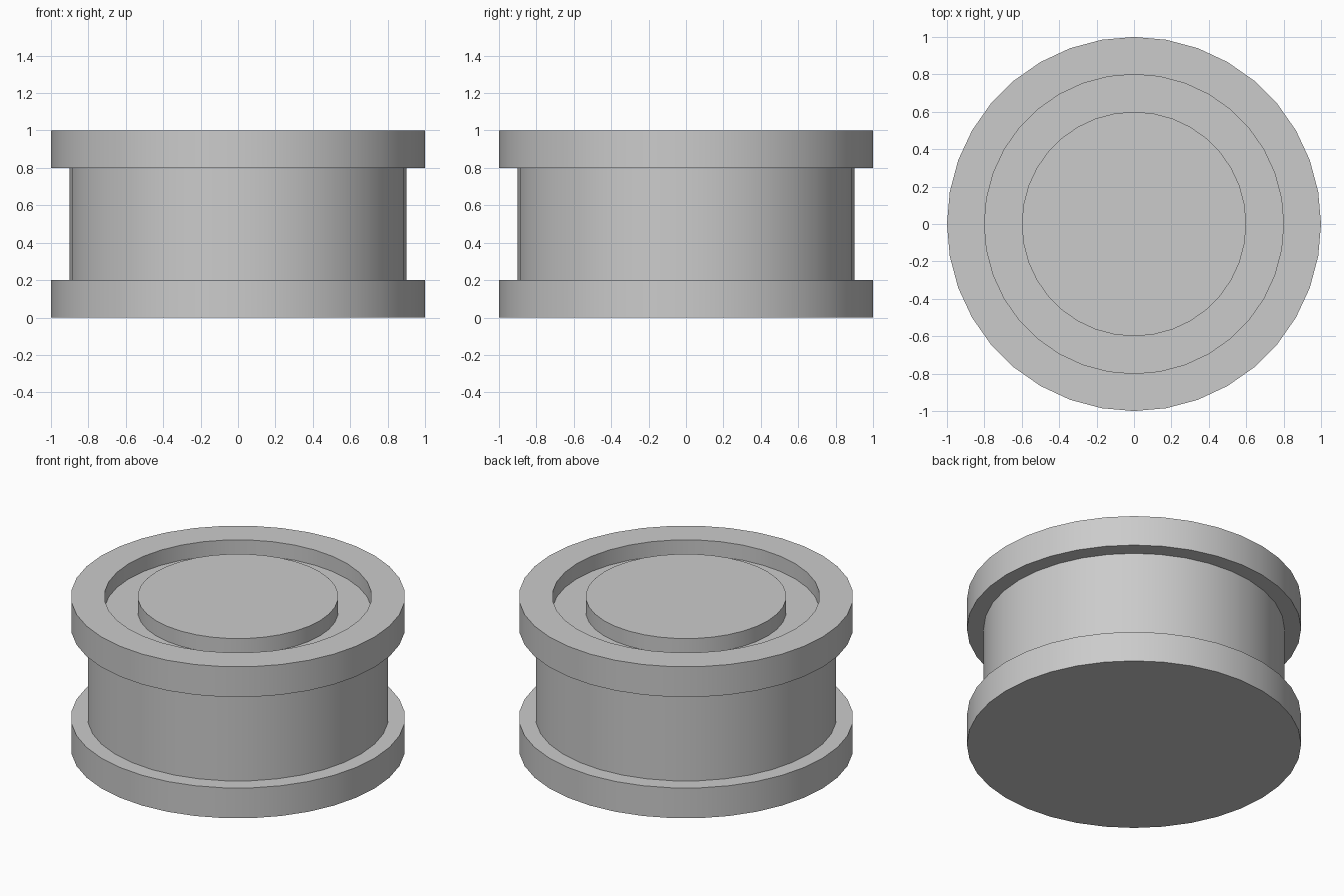
import bpy, bmesh
from math import cos, sin, tau

if "Cube" in bpy.data.objects:
    bpy.data.objects.remove(bpy.data.objects["Cube"])

SIDES = 36


def lathe(name, profile):
    """Revolve (radius, z) points around z; both ends are capped with one face."""
    bm = bmesh.new()
    rings = [[bm.verts.new((r * cos(tau * i / SIDES), r * sin(tau * i / SIDES), z))
              for i in range(SIDES)] for r, z in profile]
    for low, high in zip(rings, rings[1:]):
        for i in range(SIDES):
            j = (i + 1) % SIDES
            bm.faces.new((low[i], low[j], high[j], high[i]))
    bm.faces.new(rings[0][::-1])
    bm.faces.new(rings[-1])
    bmesh.ops.recalc_face_normals(bm, faces=bm.faces)
    mesh = bpy.data.meshes.new(name)
    bm.to_mesh(mesh)
    bm.free()
    obj = bpy.data.objects.new(name, mesh)
    bpy.context.collection.objects.link(obj)
    # Smooth round the walls, crisp at the rims
    bpy.ops.object.select_all(action='DESELECT')
    obj.select_set(True)
    bpy.context.view_layer.objects.active = obj
    bpy.ops.object.shade_smooth_by_angle(angle=0.52)
    return obj


lathe("grooved_drum", [
    (1.0, 0.0), (1.0, 0.2),   # lower flange
    (0.9, 0.2), (0.9, 0.8),   # recessed waist
    (1.0, 0.8), (1.0, 1.0),   # upper flange
    (0.8, 1.0), (0.8, 0.9),   # ring groove in the top
    (0.6, 0.9), (0.6, 1.0),   # raised centre disc
])
